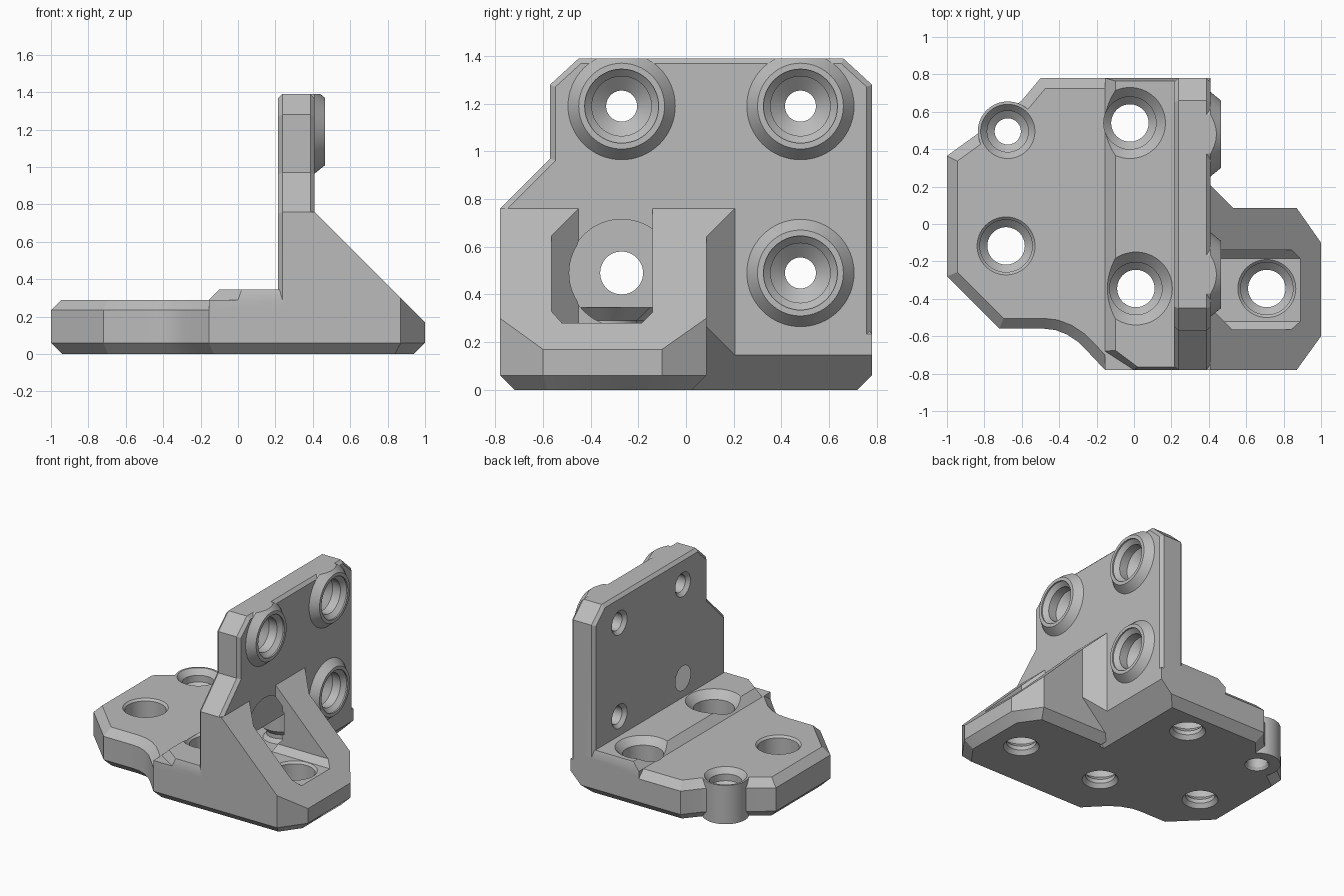
import bpy, bmesh, math
from mathutils import Vector

cube = bpy.data.objects.get("Cube")
if cube:
    bpy.data.objects.remove(cube, do_unlink=True)

grey = bpy.data.materials.new("plain grey")
grey.use_nodes = True
colour = (0.5, 0.5, 0.5, 1)
grey.diffuse_color = colour
grey.node_tree.nodes["Principled BSDF"].inputs["Base Color"].default_value = colour

PLACE = {"x": lambda p, h: (h, p[0], p[1]),
         "y": lambda p, h: (p[0], h, p[1]),
         "z": lambda p, h: (p[0], p[1], h)}


def inset(points, d):
    """Move every side of a counter-clockwise outline inwards by d."""
    result = []
    for i, p in enumerate(points):
        p = Vector(p)
        a = (p - Vector(points[i - 1])).normalized()
        b = (Vector(points[(i + 1) % len(points)]) - p).normalized()
        na, nb = Vector((-a.y, a.x)), Vector((-b.y, b.x))
        result.append(p + (na + nb) * d / (1 + na.dot(nb)))
    return result


def circle(c, r, n=64):
    return [(c[0] + r * math.cos(math.tau * i / n),
             c[1] + r * math.sin(math.tau * i / n)) for i in range(n)]


def loft(name, axis, rings):
    """Solid through a stack of (outline, height) rings along an axis."""
    bm = bmesh.new()
    loops = [[bm.verts.new(PLACE[axis](p, h)) for p in pts] for pts, h in rings]
    for low, high in zip(loops, loops[1:]):
        for i in range(len(low)):
            bm.faces.new((low[i - 1], low[i], high[i], high[i - 1]))
    bm.faces.new(loops[0])
    bm.faces.new(loops[-1])
    bmesh.ops.recalc_face_normals(bm, faces=bm.faces)
    mesh = bpy.data.meshes.new(name)
    bm.to_mesh(mesh)
    bm.free()
    mesh.materials.append(grey)
    obj = bpy.data.objects.new(name, mesh)
    bpy.context.collection.objects.link(obj)
    return obj


def prism(name, axis, pts, low, high):
    return loft(name, axis, [(pts, low), (pts, high)])


def lathe(name, axis, centre, profile):
    return loft(name, axis, [(circle(centre, r), h) for r, h in profile])


def combine(target, other, operation):
    mod = target.modifiers.new("combine", "BOOLEAN")
    mod.operation, mod.solver, mod.object = operation, "EXACT", other
    bpy.context.view_layer.objects.active = target
    bpy.ops.object.modifier_apply(modifier=mod.name)
    bpy.data.objects.remove(other, do_unlink=True)


def rect(a, b, c, d):
    return [(a, c), (b, c), (b, d), (a, d)]


# Base plate with chamfered rims
plan = [(0.41, -0.78), (0.41, 0.78), (-0.5, 0.78), (-0.6, 0.66), (-0.84, 0.48),
        (-1, 0.364), (-1, -0.28), (-0.72, -0.56), (-0.48, -0.56), (-0.42, -0.567),
        (-0.36, -0.59), (-0.3, -0.63), (-0.24, -0.69), (-0.155, -0.78)]
bracket = loft("bracket", "z", [(inset(plan, 0.06), 0), (plan, 0.06),
                                (plan, 0.235), (inset(plan, 0.055), 0.29)])

# Upright wall with a notched corner
face = [(-0.78, 0.1), (0.78, 0.1), (0.78, 1.28), (0.66, 1.39),
        (-0.45, 1.39), (-0.57, 1.28), (-0.57, 0.97), (-0.78, 0.76)]
slim = inset(face, 0.022)
combine(bracket, loft("wall", "x", [(slim, 0.215), (face, 0.237),
                                    (face, 0.388), (slim, 0.41)]), "UNION")

# Raised step beside the wall
combine(bracket, prism("step_base", "z", rect(-0.155, 0.3, -0.78, 0.78), 0.06, 0.29), "UNION")
foot = [(-0.155, 0.78), (0.3, 0.78), (0.3, -0.78), (0, -0.78), (-0.155, -0.68)]
crown = [(-0.1, 0.765), (0.3, 0.765), (0.3, -0.765), (0.02, -0.765), (-0.1, -0.675)]
combine(bracket, loft("step_top", "z", [(foot, 0.25), (foot, 0.29), (crown, 0.345)]), "UNION")


# Sloped cutters shared by the wall, corner and gusset
def undercut():
    return prism("undercut", "y", [(0.165, -0.1), (0.7, 0.435), (0.7, -0.1)], 0, 1)


def slope():
    return prism("slope", "y", [(0.41, 0.76), (1.3, -0.13), (1.3, 1), (0.41, 1)], -1, 1)


combine(bracket, undercut(), "DIFFERENCE")

# Angled corner between wall and gusset
corner = prism("corner", "z", [(0.35, 0.02), (0.53, 0.02), (0.53, 0.085),
                               (0.41, 0.205), (0.35, 0.205)], 0.05, 0.76)
combine(corner, slope(), "DIFFERENCE")
combine(corner, undercut(), "DIFFERENCE")
combine(bracket, corner, "UNION")

# Gusset with a pocket
plan = [(0.25, -0.78), (0.87, -0.78), (1, -0.6), (1, -0.1), (0.87, 0.085), (0.25, 0.085)]
gusset = loft("gusset", "z", [(inset(plan, 0.06), 0), (plan, 0.06), (plan, 0.76)])
combine(gusset, slope(), "DIFFERENCE")
pocket = prism("pocket", "z", [(0.41, -0.45), (0.525, -0.565), (1.2, -0.565),
                               (1.2, -0.1), (0.41, -0.1)], 0.2, 1)
combine(pocket, lathe("clearance", "x", (-0.27, 0.49), [(0.22, 0.41), (0.22, 0.9)]), "UNION")
section = [(-0.565, 0.33), (-0.52, 0.28), (-0.185, 0.28), (-0.14, 0.325),
           (-0.14, 0.9), (-0.565, 0.9)]
combine(pocket, prism("pocket_section", "x", section, 0.3, 1.1), "INTERSECT")
combine(gusset, pocket, "DIFFERENCE")
combine(bracket, gusset, "UNION")

# Rounded lug on the edge of the base
lug_centre = (-0.675, 0.495)
combine(bracket, lathe("lug", "z", lug_centre, [(0.16, 0), (0.16, 0.29)]), "UNION")

# Bosses around the wall holes, trimmed level with the wall top
wall_holes = [(y, z) for y in (-0.27, 0.48) for z in (0.49, 1.19)]
for centre in wall_holes:
    boss = lathe("boss", "x", centre, [(0.225, 0.35), (0.225, 0.41), (0.18, 0.465)])
    combine(boss, prism("trim", "z", rect(0, 1, -1, 1), 1.39, 2), "DIFFERENCE")
    combine(bracket, boss, "UNION")

# Stepped wall holes
for centre in wall_holes:
    combine(bracket, lathe("wall_hole", "x", centre, [
        (0.1, 0.205), (0.065, 0.24), (0.065, 0.31), (0.125, 0.36),
        (0.125, 0.425), (0.155, 0.455), (0.155, 0.48)]), "DIFFERENCE")

# Upright holes: centre, rim radius, rim height
for centre, rim, top in [((-0.684, -0.117), 0.155, 0.29), ((-0.022, 0.54), 0.19, 0.345),
                         ((0.01, -0.345), 0.195, 0.345), ((0.71, -0.345), 0.155, 0.28)]:
    drop = top - (rim - 0.14)
    combine(bracket, lathe("base_hole", "z", centre, [
        (0.13, -0.01), (0.1, 0.03), (0.1, 0.06), (0.14, 0.1),
        (0.14, drop), (rim, top), (rim, top + 0.1)]), "DIFFERENCE")

# Small hole in the lug
combine(bracket, lathe("lug_hole", "z", lug_centre, [
    (0.09, -0.01), (0.07, 0.02), (0.07, 0.17), (0.11, 0.2),
    (0.11, 0.25), (0.145, 0.29), (0.145, 0.4)]), "DIFFERENCE")

# Crisp edges with smooth round surfaces
bpy.ops.object.select_all(action="DESELECT")
bracket.select_set(True)
bpy.context.view_layer.objects.active = bracket
bpy.ops.object.shade_smooth_by_angle(angle=math.radians(25))
